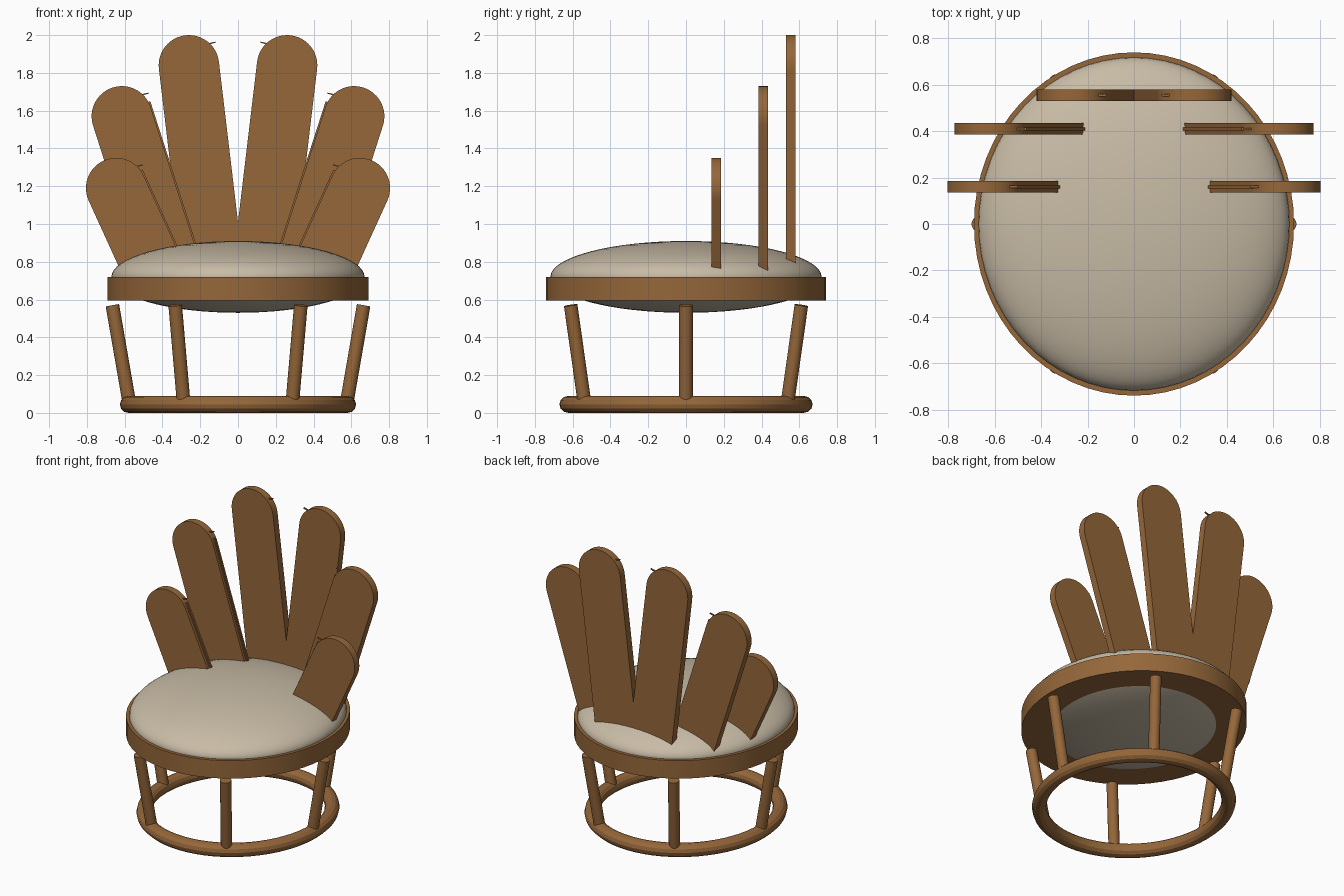
import bpy, bmesh
from math import sin, cos, pi, radians
from mathutils import Vector, Matrix

if "Cube" in bpy.data.objects:
    bpy.data.objects.remove(bpy.data.objects["Cube"])

RX, RY = 0.69, 0.74          # seat half-width and half-depth
STRETCH = RY / RX            # plan is a slight oval


def material(name, colour):
    m = bpy.data.materials.new(name)
    m.use_nodes = True
    m.diffuse_color = (*colour, 1)
    bsdf = next(n for n in m.node_tree.nodes if n.type == "BSDF_PRINCIPLED")
    bsdf.inputs["Base Color"].default_value = (*colour, 1)
    bsdf.inputs["Roughness"].default_value = 0.7
    return m


WOOD = material("brown wood", (0.30, 0.135, 0.042))
FABRIC = material("beige fabric", (0.58, 0.50, 0.38))


def finish(obj, name, mat, angle=None):
    obj.name = obj.data.name = name
    obj.data.materials.append(mat)
    if angle:
        bpy.ops.object.select_all(action="DESELECT")
        obj.select_set(True)
        bpy.context.view_layer.objects.active = obj
        bpy.ops.object.shade_smooth_by_angle(angle=radians(angle))
    return obj


def prism(name, outline, y, depth, mat, angle=None):
    """Extrude an (x, z) outline along y, centred on the given y."""
    bm = bmesh.new()
    face = bm.faces.new([bm.verts.new((x, y - depth / 2, z)) for x, z in outline])
    ext = bmesh.ops.extrude_face_region(bm, geom=[face])
    moved = [g for g in ext["geom"] if isinstance(g, bmesh.types.BMVert)]
    bmesh.ops.translate(bm, verts=moved, vec=(0, depth, 0))
    bmesh.ops.recalc_face_normals(bm, faces=bm.faces)
    mesh = bpy.data.meshes.new(name)
    bm.to_mesh(mesh)
    bm.free()
    obj = bpy.data.objects.new(name, mesh)
    bpy.context.collection.objects.link(obj)
    return finish(obj, name, mat, angle)


# Oval seat frame
bpy.ops.mesh.primitive_cylinder_add(vertices=64, radius=RX, depth=0.125, location=(0, 0, 0.6575))
frame = bpy.context.object
frame.scale.y = STRETCH
finish(frame, "seat_frame", WOOD, 30)

# Domed cushion showing above and below the frame
bpy.ops.mesh.primitive_uv_sphere_add(segments=64, ring_count=32, radius=1, location=(0, 0, 0.72))
cushion = bpy.context.object
cushion.scale = (0.67, 0.718, 0.19)
finish(cushion, "seat_cushion", FABRIC, 60)

# Floor ring
bpy.ops.mesh.primitive_torus_add(major_radius=0.58, minor_radius=0.045, major_segments=64,
                                 minor_segments=12, location=(0, 0, 0.045))
ring = bpy.context.object
ring.scale.y = STRETCH
finish(ring, "base_ring", WOOD, 25)

# Six splayed legs
for i in range(6):
    a = i * pi / 3
    low = Vector((0.575 * cos(a), 0.62 * sin(a), 0.05))
    high = Vector((0.665 * cos(a), 0.705 * sin(a), 0.57))
    axis = high - low
    bpy.ops.mesh.primitive_cylinder_add(vertices=20, radius=0.036, depth=axis.length,
                                        location=(low + high) / 2)
    leg = bpy.context.object
    leg.rotation_euler = axis.to_track_quat("Z", "Y").to_euler()
    finish(leg, f"leg_{i + 1}", WOOD, 30)


# Round-topped back slats, fanned outwards and mirrored
def slat(name, side, cx, cz, y, tilt, seam):
    r, t = 0.16, radians(tilt)
    length = (cz - 0.69) / cos(t)

    def place(points):
        return [(side * (cx + u * cos(t) + v * sin(t)), cz - u * sin(t) + v * cos(t))
                for u, v in points]

    arc = [(r * cos(pi * k / 24), r * sin(pi * k / 24)) for k in range(25)]
    prism(name, place(arc + [(-r, -length), (r, -length)]), y, 0.05, WOOD, 30)
    # Thin seam bead down the inner edge
    if seam:
        bead = [(-r - 0.008, 0.03), (-r + 0.01, 0.03), (-r + 0.01, -length), (-r - 0.008, -length)]
        prism(name + "_seam", place(bead), y, 0.012, WOOD)
    # Small sliver near the rounded top
    x, z = side * (cx - 0.142), cz + 0.12
    tip = [(x, z), (x + side * 0.05, z - 0.014), (x + side * 0.05, z - 0.006), (x, z + 0.006)]
    prism(name + "_sliver", tip, y, 0.01, WOOD)


for label, side in (("left", 1), ("right", -1)):
    slat(f"{label}_centre_slat", side, 0.26, 1.84, 0.555, 6.8, False)
    slat(f"{label}_middle_slat", side, 0.615, 1.57, 0.41, 17.8, True)
    slat(f"{label}_outer_slat", side, 0.645, 1.19, 0.16, 24.5, True)
